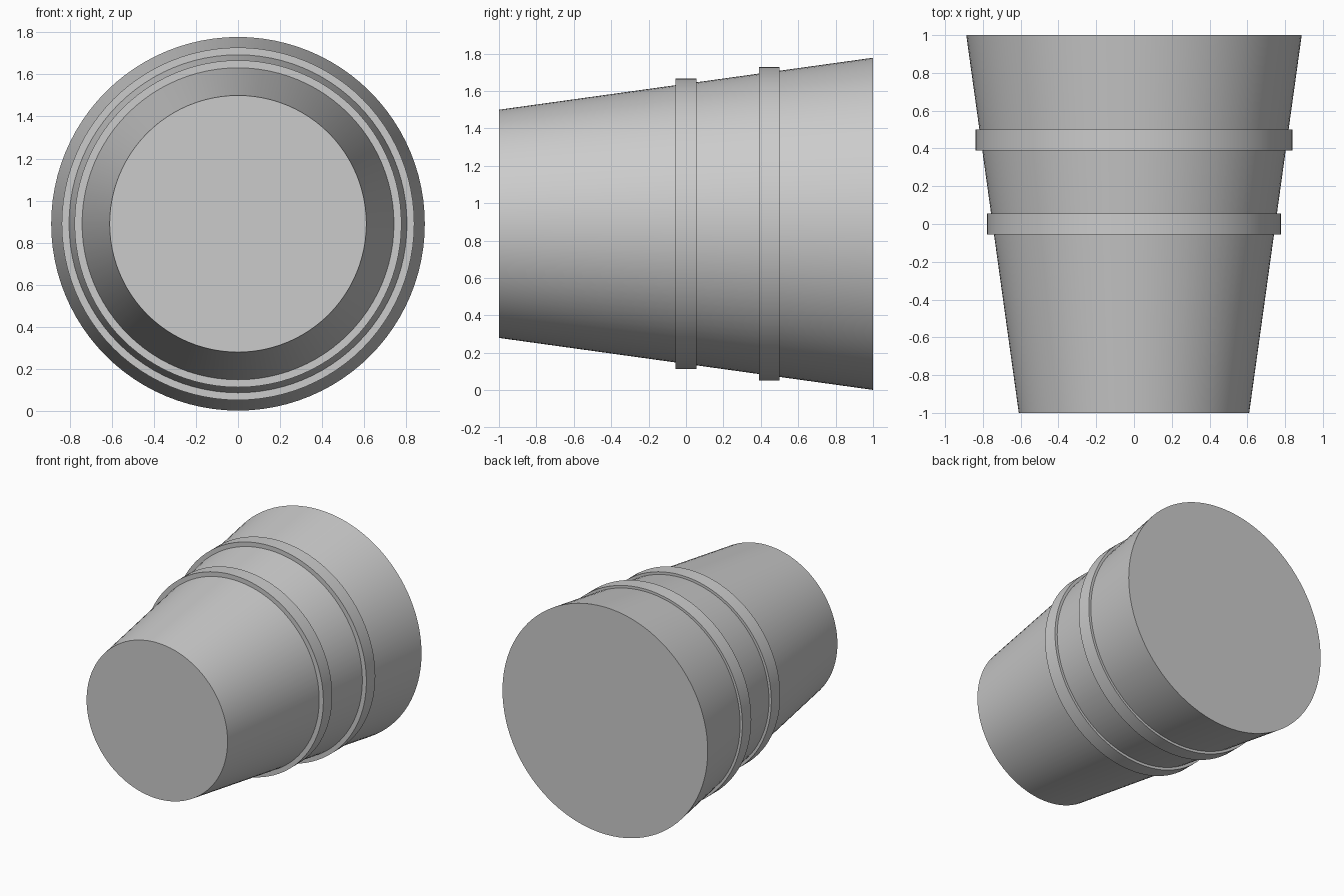
import bpy
import math

cube = bpy.data.objects.get("Cube")
if cube:
    bpy.data.objects.remove(cube, do_unlink=True)

AXIS_HEIGHT = 0.89

# Plain grey for every part
grey = bpy.data.materials.new("plain_grey")
grey.use_nodes = True
colour = (0.6, 0.6, 0.6, 1)
grey.diffuse_color = colour
grey.node_tree.nodes["Principled BSDF"].inputs["Base Color"].default_value = colour


def solid(name, y_front, y_back, r_front, r_back):
    """Capped round solid lying along the y axis."""
    bpy.ops.mesh.primitive_cone_add(
        vertices=96, radius1=r_back, radius2=r_front, depth=y_back - y_front,
        location=(0, (y_front + y_back) / 2, AXIS_HEIGHT),
        rotation=(math.pi / 2, 0, 0))
    obj = bpy.context.object
    obj.name = name
    obj.data.materials.append(grey)
    bpy.ops.object.shade_smooth_by_angle(angle=math.radians(30))
    return obj


# Tapered body, narrow end to the front
solid("tapered_body", -1, 1, 0.61, 0.888)

# Two raised straight bands
solid("front_band", -0.055, 0.055, 0.777, 0.777)
solid("rear_band", 0.39, 0.5, 0.838, 0.838)
